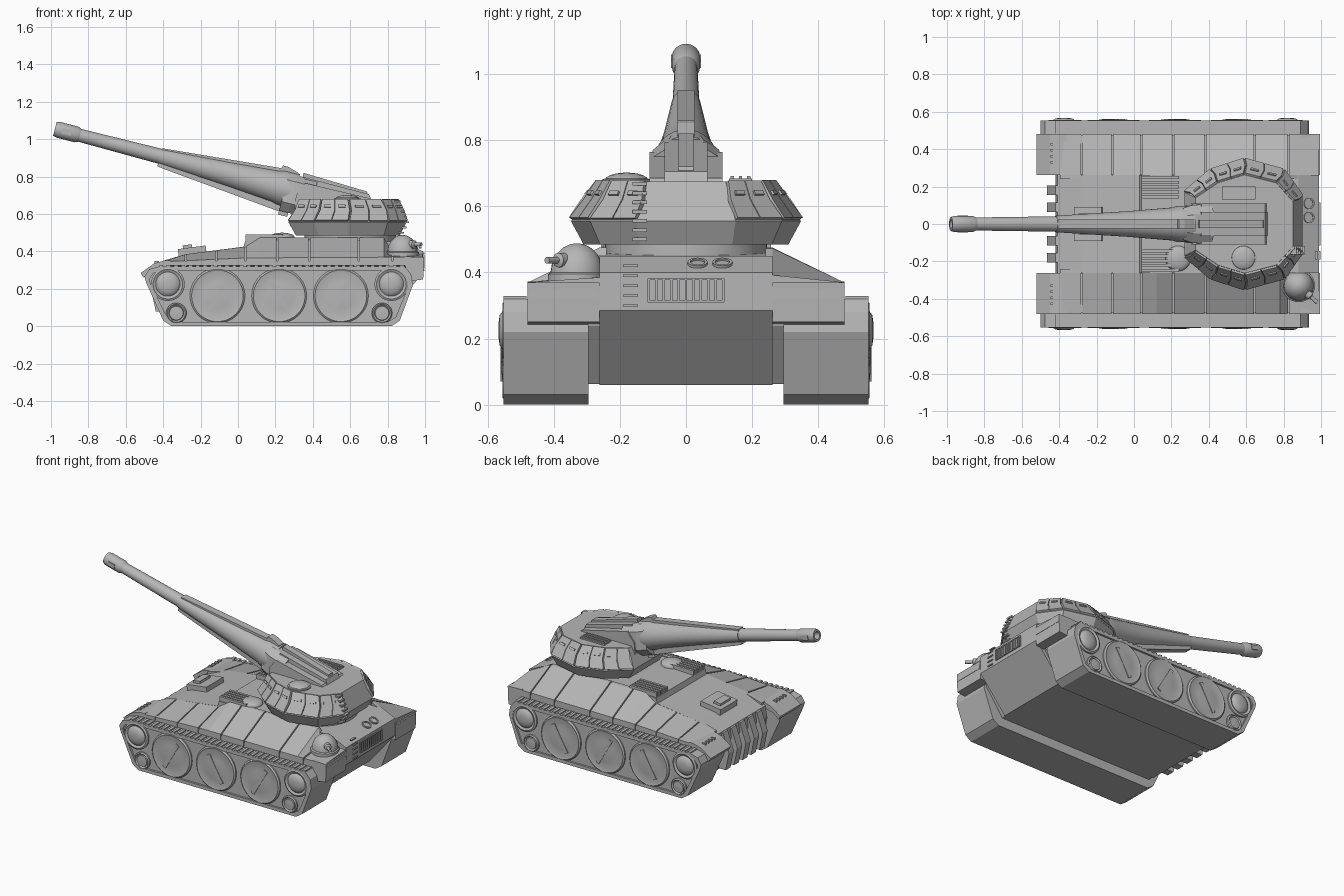
import bpy, bmesh, math
from mathutils import Matrix, Vector

if "Cube" in bpy.data.objects:
    bpy.data.objects.remove(bpy.data.objects["Cube"])

grey = bpy.data.materials.new("armour_grey")
grey.use_nodes = True
GREY = (0.47, 0.47, 0.47, 1)
grey.diffuse_color = GREY
grey.node_tree.nodes["Principled BSDF"].inputs["Base Color"].default_value = GREY


def loft(name, rings, smooth=False, matrix=None):
    """Skin equal-sized rings of points and cap both ends."""
    bm = bmesh.new()
    loops = [[bm.verts.new(p) for p in ring] for ring in rings]
    n = len(rings[0])
    for a, b in zip(loops, loops[1:]):
        for i in range(n):
            bm.faces.new((a[i], a[(i + 1) % n], b[(i + 1) % n], b[i]))
    bm.faces.new(loops[0])
    bm.faces.new(loops[-1])
    bmesh.ops.recalc_face_normals(bm, faces=bm.faces)
    mesh = bpy.data.meshes.new(name)
    bm.to_mesh(mesh)
    bm.free()
    mesh.materials.append(grey)
    if smooth:
        mesh.shade_smooth()
        mesh.set_sharp_from_angle(angle=math.radians(32))
    ob = bpy.data.objects.new(name, mesh)
    bpy.context.collection.objects.link(ob)
    if matrix:
        ob.matrix_world = matrix
    return ob


def prism(name, profile, y0, y1, matrix=None):
    return loft(name, [[(x, y, z) for x, z in profile] for y in (y0, y1)], matrix=matrix)


def box(name, loc, size, matrix=None):
    x, y, z = (s / 2 for s in size)
    place = Matrix.Translation(loc) @ (matrix or Matrix())
    return prism(name, [(-x, -z), (x, -z), (x, z), (-x, z)], -y, y, place)


def lathe(name, profile, matrix, n=32):
    """Revolve (radius, height) points about local z."""
    angles = [math.tau * i / n for i in range(n)]
    return loft(name, [[(r * math.cos(a), r * math.sin(a), h) for a in angles]
                       for r, h in profile], True, matrix)


def dome(name, loc, r, h, matrix=None):
    steps = [math.radians(d) for d in (0, 20, 40, 60, 75, 87)]
    profile = [(r, -0.02)] + [(r * math.cos(a), h * math.sin(a)) for a in steps]
    return lathe(name, profile, Matrix.Translation(loc) @ (matrix or Matrix()))


def ramp(x, table):
    for (x0, v0), (x1, v1) in zip(table, table[1:]):
        if x <= x1:
            return v0 + (v1 - v0) * (x - x0) / (x1 - x0)
    return table[-1][1]


# Hull between the tracks
prism("hull", [(-.41, .33), (-.42, .27), (-.37, .06), (.8, .06), (.99, .285), (.99, .4),
               (.88, .45), (.3, .47), (.04, .46), (.03, .425), (-.28, .385)], -.262, .262)
prism("lower_hull", [(-.4, .24), (-.365, .062), (.79, .062), (.92, .24)], -.297, .297)
for i in range(5):
    y = (i - 2) * .09
    prism("front_rib", [(-.36, .345), (-.42, .325), (-.465, .2), (-.44, .08), (-.39, .08),
                        (-.38, .2)], y - .026, y + .026)

# Tracks, fenders and wheels
TRACK = [(-.355, 0), (.82, 0), (.865, .03), (.935, .22), (.925, .28), (.89, .32),
         (-.42, .32), (-.475, .305), (-.5, .265), (-.49, .23), (-.4, .03)]
INNER = [(.22 + (x - .22) * .965, .16 + (z - .16) * .86) for x, z in TRACK]
SEAMS = [-.4, -.28, -.115, .04, .21, .38, .645, .825, .99]
OUTER_Z = [(-.4, .345), (.04, .365), (.99, .37)]
for s in (-1, 1):
    rings = [(TRACK, .295), (TRACK, .553), (INNER, .553), (INNER, .54)]
    loft("track", [[(x, s * y, z) for x, z in prof] for prof, y in rings])
    for i in range(34):
        box("track_cleat", (-.41 + i * .039, s * .518, .322), (.02, .07, .012))

    inner_z = [(-.4, .35), (-.28, .385), (.04, .425), (.12, .475), (.825, .475), (.99, .39)]
    if s < 0:  # the rear corner is flat under the small cupola
        inner_z = inner_z[:4] + [(.78, .475), (.825, .39), (.99, .385)]
    for a, b in zip(SEAMS, SEAMS[1:]):
        cuts = [a + .004] + [x for x in (.12, .78) if a < x < b] + [b - .004]
        loft("fender_panel", [[(x, s * .24, .31), (x, s * .48, .325),
                               (x, s * .48, ramp(x, OUTER_Z)), (x, s * .262, ramp(x, inner_z)),
                               (x, s * .24, ramp(x, inner_z))] for x in cuts])
        box("fender_seam", (b - .01, s * .37, .335), (.03, .21, .03))
    prism("fender_nose", [(-.36, .32), (-.47, .295), (-.505, .26), (-.52, .285), (-.45, .335),
                          (-.39, .352), (-.36, .352)], s * .262, s * .48)
    prism("fender_tail", [(.89, .33), (.93, .242), (.99, .25), (.995, .37), (.89, .372)],
          s * .262, s * .48)
    for i in range(4):
        box("nose_slat", (-.435, s * (.33 + i * .032), .342), (.025, .012, .012))

    side = Matrix.Rotation(-s * math.pi / 2, 4, 'X')
    for i, x in enumerate((-.11, .22, .55)):
        loc = (x, s * .54, .163)
        lathe("road_wheel", [(.147, -.02), (.147, .008), (.138, .016), (.128, .012), (.07, .018),
                             (.01, .02)], Matrix.Translation(loc) @ side, 48)
        tilt = math.radians(60 if i == 1 else -60)
        box("wheel_bar", (x, s * .556, .163), (.2, .012, .025), Matrix.Rotation(tilt, 4, 'Y'))
    for x, z, r in ((-.375, .225, .09), (.82, .225, .09), (-.33, .07, .055), (.77, .07, .055)):
        big = r > .06
        lathe("sprocket" if big else "idler",
              [(r, -.01), (r, .01), (r * .88, .016), (r * .72, .008), (r * .66, .014),
               (r * .5, .024 if big else .014), (r * .2, .028 if big else .016)],
              Matrix.Translation((x, s * .54, z)) @ side)

# Deck fittings
slope = Matrix.Rotation(math.radians(-7.5), 4, 'Y')
box("driver_hatch", (-.245, 0, .402), (.15, .18, .04), slope)
box("driver_visor", (-.27, 0, .425), (.05, .11, .02), slope)
dome("deck_hatch", (.235, -.185, .475), .068, .025)
for s in (-1, 1):
    for i in range(5):
        box("engine_louvre", (.14, s * (.145 + i * .026), .476), (.2, .016, .03))
for y in (.035, .11):
    lathe("deck_port", [(.03, -.02), (.03, .008), (.022, .008), (.022, .002)],
          Matrix.Translation((.935, y, .425)) @ Matrix.Rotation(math.radians(24), 4, 'Y'))
dome("cupola", (.88, -.33, .4), .08, .088)
lathe("cupola_base", [(.088, .37), (.088, .395), (.08, .4)], Matrix.Translation((.88, -.33, 0)))
aim = Vector((.74, -.67, 0)).to_track_quat('Z', 'Y').to_matrix().to_4x4()
lathe("cupola_gun", [(.022, .03), (.022, .085), (.01, .09), (.01, .135)],
      Matrix.Translation((.88, -.33, .437)) @ aim, 16)

# Rear grille and rungs
for z in (.312, .38):
    box("grille_rail", (.99, 0, z), (.014, .23, .006))
for i in range(11):
    box("grille_bar", (.99, (i - 5) * .0225, .346), (.014, .007, .07))
for i in range(5):
    box("hull_rung", (.99 if i < 4 else .975, -.168, .3 + i * .03), (.014, .045, .007))

# Turret: half outlines mirrored across the centre line
lathe("turret_ring", [(.245, .44), (.245, .5)], Matrix.Translation((.6, 0, 0)), 48)


def outline(half, z):
    return [Vector((x, y, z)) for x, y in half] + [Vector((x, -y, z)) for x, y in half[::-1]]


WAIST = [(.27, .17), (.41, .29), (.59, .348), (.8, .29), (.9, .15)]
BASE = [(.31, .16), (.43, .26), (.59, .31), (.78, .26), (.865, .14)]
ROOF = [(.33, .14), (.45, .22), (.59, .262), (.76, .22), (.85, .12)]
base, waist, roof = outline(BASE, .485), outline(WAIST, .555), outline(ROOF, .675)
loft("turret", [base, waist, roof])
for i in (0, 1, 2, 3, 5, 6, 7, 8):
    a, b, c, d = waist[i], waist[i + 1], roof[i + 1], roof[i]
    normal = (b - a).cross(d - a).normalized()
    mid = (a + b + c + d) / 4
    if normal.dot(mid - Vector((.6, 0, .6))) < 0:
        normal.negate()

    # Two slanted armour plates with a vision slit each
    def point(u, v):
        u += .12 * (.5 - abs(v - .5)) * (1 if i < 4 else -1)
        return a.lerp(b, u).lerp(d.lerp(c, u), v)
    for u0, u1 in ((0, .48), (.5, .98)):
        pts = [point(u, v) for u, v in ((u0, .04), (u1, .04), (u1, .5), (u1, .98),
                                        (u0, .98), (u0, .5))]
        loft("turret_plate", [[p - normal * .01 for p in pts], [p + normal * .012 for p in pts]])
        um = (u0 + u1) / 2
        slit = [point(um + e * .12, v) for e, v in ((-1, .6), (1, .6), (1, .7), (-1, .7))]
        loft("turret_slit", [[p + normal * h for p in slit] for h in (.008, .019)])
for i in range(7):
    z = .5 + i * .028
    x = ramp(z, [(.485, .865), (.555, .9), (.675, .85)])
    box("turret_rung", (x, -.14, z), (.03, .045, .01))
dome("commander_hatch", (.585, -.18, .68), .065, .022)
lathe("hatch_rim", [(.072, .66), (.072, .682), (.065, .684)], Matrix.Translation((.585, -.18, 0)))
box("roof_vent", (.56, .165, .677), (.18, .07, .014))
for y in (.14, .165, .19):
    box("vent_slat", (.56, y, .686), (.17, .01, .012))

# Gun housing on the roof
for w, lift in ((.11, 0), (.065, .03)):
    prism("gun_housing", [(.3, .58), (.31, .7), (.36, .765 + lift), (.7, .685 + lift * .7),
                          (.72, .66), (.72, .62)], -w, w)
prism("housing_spine", [(.33, .72), (.35, .82), (.69, .72), (.7, .68)], -.022, .022)

# Elevated gun, built along local -x
gun = Matrix.Translation((.25, 0, .735)) @ Matrix.Rotation(math.radians(14.6), 4, 'Y')
bore = gun @ Matrix.Rotation(-math.pi / 2, 4, 'Y')
lathe("barrel", [(.042, .6), (.034, 1.2)], bore)
lathe("muzzle", [(.034, 1.13), (.043, 1.15), (.043, 1.25), (.038, 1.27), (.024, 1.27),
                 (.024, 1.2)], bore)
for s in (-1, 1):
    box("muzzle_port", gun @ Vector((-1.205, s * .041, 0)), (.05, .01, .03),
        gun.to_3x3().to_4x4())
lathe("barrel_sleeve", [(.096, -.06), (.096, .02), (.088, .05), (.068, .3), (.044, .69)], bore)
prism("sleeve_ridge", [(-.69, .044), (-.69, -.055), (-.66, -.06), (0, -.125), (0, -.142),
                       (.05, -.142), (.05, .1), (-.01, .118), (-.04, .118), (-.045, .102)],
      -.025, .025, gun)
loft("mantlet", [[(x, y * w, z) for y, z in ((-1, -.07), (-.5, -.12), (.5, -.12), (1, -.07),
                                             (1, .05), (.5, .085), (-.5, .085), (-1, .05))]
                 for x, w in ((0, .085), (.05, .1), (.16, .11))], matrix=gun)
